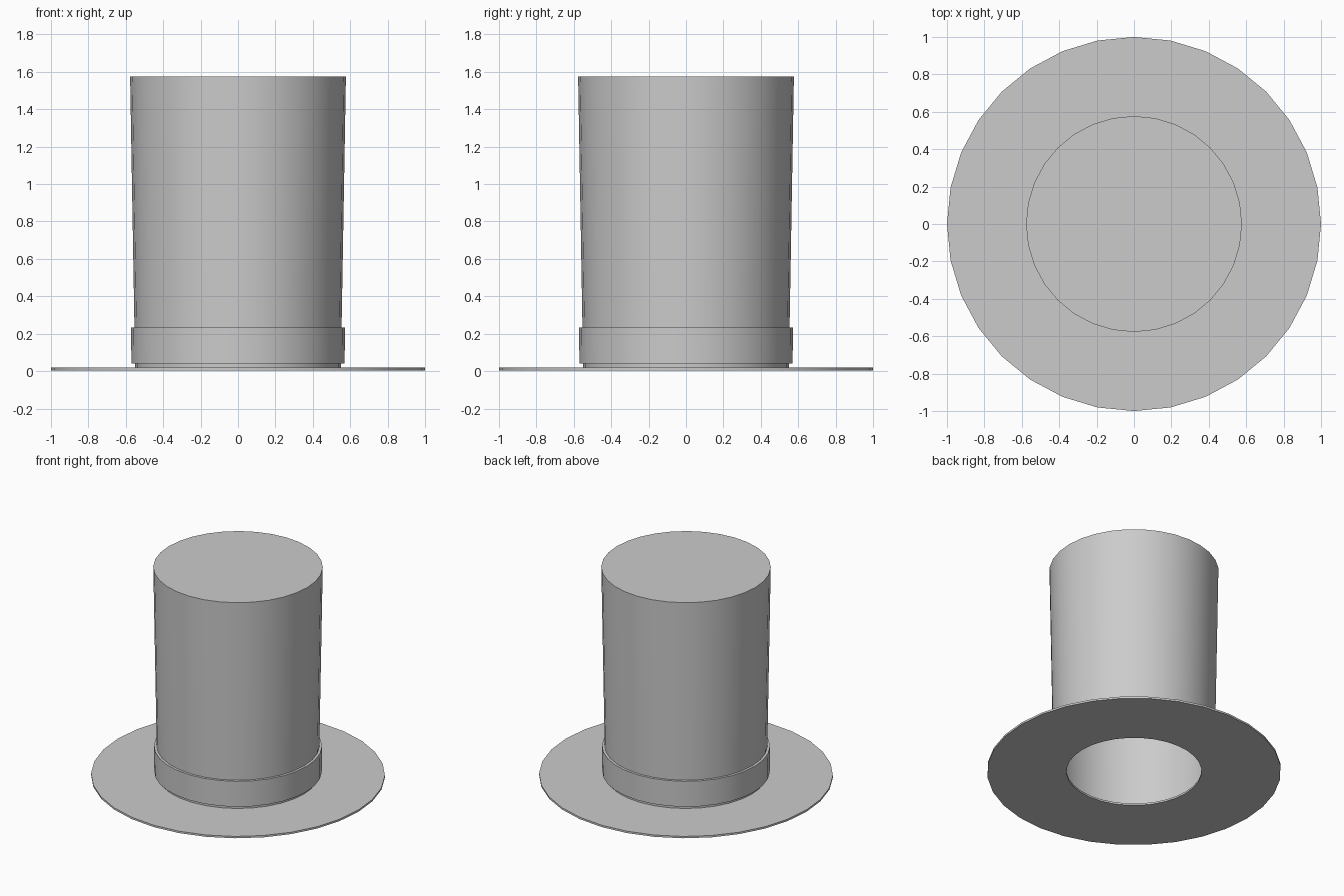
import bpy, bmesh, math

if "Cube" in bpy.data.objects:
    bpy.data.objects.remove(bpy.data.objects["Cube"])

SIDES = 32

def lathe(name, profile, closed=True):
    """Revolve (radius, z) points about z; radius 0 becomes a flat cap."""
    bm = bmesh.new()
    rings = []
    for r, z in profile:
        rings.append([bm.verts.new((r * math.cos(2 * math.pi * i / SIDES),
                                    r * math.sin(2 * math.pi * i / SIDES), z))
                      for i in range(SIDES)])
    pairs = list(zip(rings, rings[1:]))
    if closed:
        pairs.append((rings[-1], rings[0]))
    for a, b in pairs:
        for i in range(SIDES):
            j = (i + 1) % SIDES
            bm.faces.new((a[i], a[j], b[j], b[i]))
    if not closed:
        bm.faces.new(rings[-1])   # top cap
    bm.normal_update()
    mesh = bpy.data.meshes.new(name)
    bm.to_mesh(mesh)
    bm.free()
    ob = bpy.data.objects.new(name, mesh)
    bpy.context.collection.objects.link(ob)
    bpy.ops.object.select_all(action='DESELECT')
    ob.select_set(True)
    bpy.context.view_layer.objects.active = ob
    bpy.ops.object.shade_smooth_by_angle(angle=math.radians(30))
    return ob

# Flat brim with the head opening
lathe("brim", [(0.46, 0.004), (1.0, 0.004), (1.0, 0.018), (0.46, 0.018)][::1])

# Tall crown, flaring slightly to a flat top, open below
lathe("crown", [(0.55, 0.016), (0.577, 1.576)], closed=False)

# Ribbon around the foot of the crown
lathe("hat_band", [(0.55, 0.04), (0.57, 0.04), (0.572, 0.232), (0.553, 0.232)])
